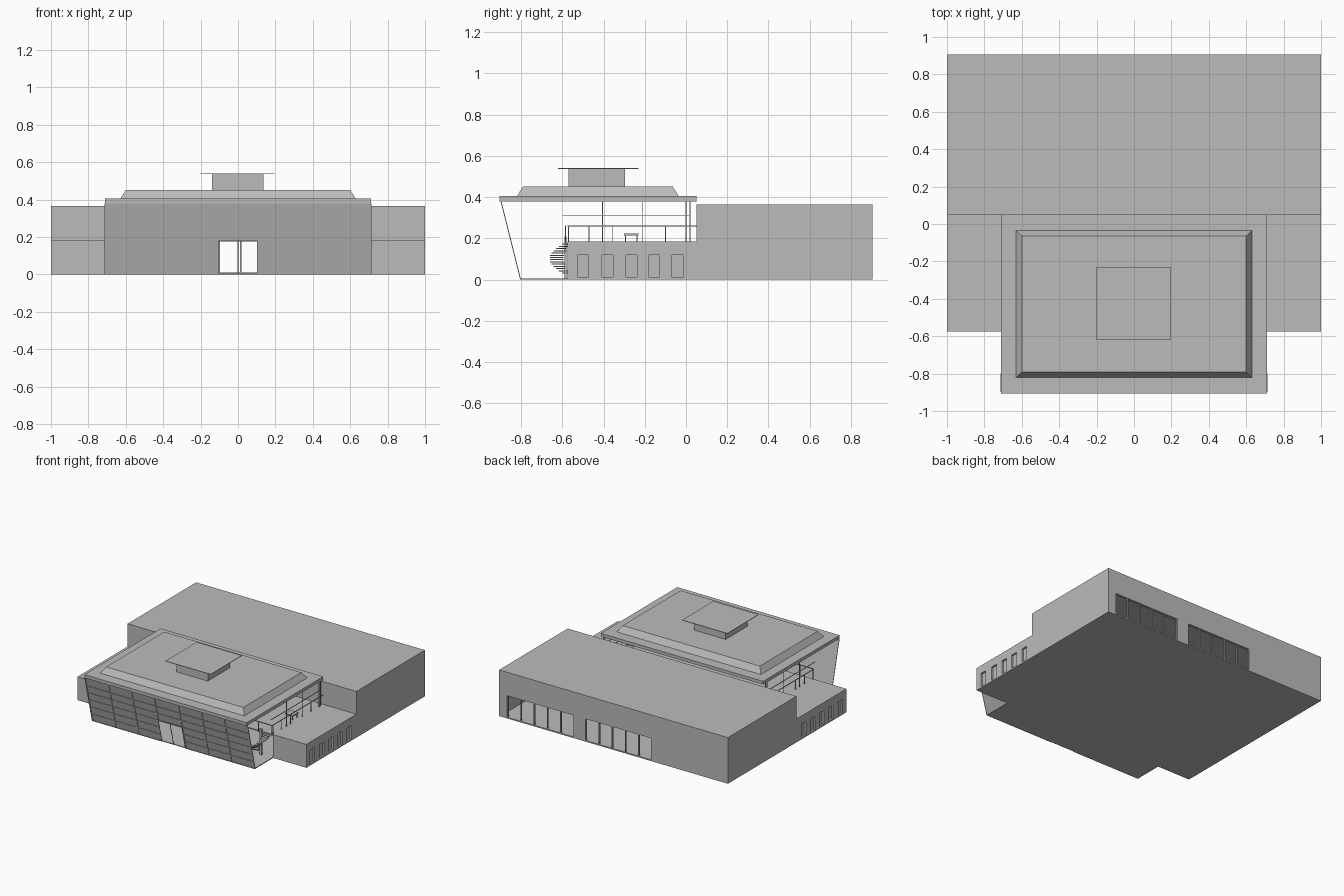
import bpy, bmesh, math
from mathutils import Matrix, Vector

cube = bpy.data.objects.get("Cube")
if cube:
    bpy.data.objects.remove(cube)

# One plain grey for the whole building
grey = bpy.data.materials.new("plain_grey")
grey.use_nodes = True
COLOUR = (0.5, 0.5, 0.5, 1)
grey.diffuse_color = COLOUR
grey.node_tree.nodes["Principled BSDF"].inputs["Base Color"].default_value = COLOUR


def finish(name, bm):
    mesh = bpy.data.meshes.new(name)
    bm.to_mesh(mesh)
    bm.free()
    mesh.materials.append(grey)
    obj = bpy.data.objects.new(name, mesh)
    bpy.context.collection.objects.link(obj)
    return obj


def box(bm, x0, x1, y0, y1, z0, z1):
    x0, x1 = sorted((x0, x1))
    size = Matrix.Diagonal((x1 - x0, y1 - y0, z1 - z0, 1))
    mid = Vector(((x0 + x1) / 2, (y0 + y1) / 2, (z0 + z1) / 2))
    return bmesh.ops.create_cube(bm, size=1, matrix=Matrix.Translation(mid) @ size)["verts"]


def boxes(name, parts):
    bm = bmesh.new()
    for part in parts:
        box(bm, *part)
    return finish(name, bm)


def lean(bm):
    # Tilt the front wall outward with height
    for v in bm.verts:
        v.co.y -= 0.25 * v.co.z


FRONT, WING, BACK, SPLIT = -0.8, -0.575, 0.905, 0.05
HALL, DECK, TOP, EAVE = 0.71, 0.185, 0.365, 0.38
T = 0.015

# Floors
boxes("ground_floor", [(-1, 1, WING, BACK, 0, 0.006), (-HALL, HALL, FRONT, WING, 0, 0.006)])
boxes("upper_deck", [(-1, 1, WING, BACK - T, DECK - 0.008, DECK)])

# Rear block: roof, upper front wall and back wall with two window bands
boxes("rear_roof", [(-1, 1, SPLIT, BACK, TOP - T, TOP)])
boxes("rear_block_front_wall", [(-1, 1, SPLIT, SPLIT + T, DECK, TOP - T)])
bands = [(-0.33, 0.245), (0.35, 0.93)]
y0 = BACK - T
parts = [(-1, 1, y0, BACK, 0.18, TOP - T), (-1, 1, y0, BACK, 0, 0.01)]
edges = [-1] + [x for band in bands for x in band] + [1]
for a, b in zip(edges[::2], edges[1::2]):
    parts.append((a, b, y0, BACK, 0.01, 0.18))
boxes("back_wall", parts)
bars = []
for a, b in bands:
    for i in range(6):
        x = a + (b - a) * i / 5
        bars.append((x - 0.004, x + 0.004, y0, BACK - 0.004, 0.01, 0.18))
boxes("back_window_bars", bars)

# Side walls with five small recessed openings in each wing
for side, s in (("left", 1), ("right", -1)):
    outer, inner = s, s * (1 - T)
    boxes(side + "_rear_side_wall", [(inner, outer, SPLIT, BACK, 0, TOP - T)])
    parts = [(inner, outer, WING, SPLIT, 0, 0.012), (inner, outer, WING, SPLIT, 0.12, DECK)]
    start = WING
    for y in (-0.5, -0.38, -0.265, -0.155, -0.04):
        parts.append((inner, outer, start, y - 0.027, 0.012, 0.12))
        start = y + 0.027
    parts.append((inner, outer, start, SPLIT, 0.012, 0.12))
    boxes(side + "_wing_side_wall", parts)
    boxes(side + "_window_backing", [(s * 0.975, s * 0.98, WING, SPLIT, 0.006, 0.177)])
    boxes(side + "_wing_front_wall", [(s * HALL, s, WING, WING + T, 0, DECK)])
    boxes(side + "_wing_inner_wall", [(s * HALL, s * (HALL + T), WING, SPLIT, 0, DECK)])

    # Glazing frame and deck railing on the open side of the hall
    x0, x1 = s * (HALL - 0.004), s * HALL
    frame = [(x0, x1, y - 0.002, y + 0.002, DECK, EAVE) for y in (-0.405, -0.21, 0.0, 0.02)]
    frame.append((x0, x1, -0.6, 0.02, 0.308, 0.312))
    boxes(side + "_glazing_frame", frame)
    rail = [(x0, x1, WING, SPLIT, 0.257, 0.262)]
    rail += [(x0, x1, y - 0.002, y + 0.002, DECK, 0.26) for y in (-0.57, -0.47, -0.355, -0.1)]
    boxes(side + "_railing", rail)

# Railing along the front edge of the deck
rail = [(-HALL, HALL, WING - 0.012, WING - 0.007, 0.257, 0.262)]
for i in range(13):
    x = (i / 6 - 1) * (HALL - 0.003)
    rail.append((x - 0.002, x + 0.002, WING - 0.012, WING - 0.007, DECK - 0.008, 0.26))
boxes("front_railing", rail)

# Leaning front wall: flat panels with a doorway gap
columns = [-HALL, -0.505, -0.305, -0.105, 0.105, 0.305, 0.505, HALL]
rows = [0, 0.06, 0.122, DECK, 0.245, 0.305, EAVE]
bm = bmesh.new()
for a, b in zip(columns, columns[1:]):
    for low, high in zip(rows, rows[1:]):
        if a == -0.105 and low < 0.18:
            continue
        bm.faces.new([bm.verts.new((x, FRONT, z))
                      for x, z in ((a, low), (b, low), (b, high), (a, high))])
lean(bm)
finish("front_wall_panels", bm)

# Bars over the panel joints
bm = bmesh.new()
for x in columns:
    box(bm, x - 0.004, x + 0.004, FRONT - 0.004, FRONT, 0, EAVE)
for z in rows:
    low, high = max(0, z - 0.004), min(EAVE, z + 0.004)
    if z < 0.18:
        for s in (-1, 1):
            box(bm, s * 0.105, s * HALL, FRONT - 0.004, FRONT, low, high)
    else:
        box(bm, -HALL, HALL, FRONT - 0.004, FRONT, low, high)
box(bm, -0.002, 0.002, FRONT - 0.004, FRONT, 0, DECK)
lean(bm)
finish("front_wall_bars", bm)

# Overhanging roof with a bevelled raised centre and a vent
boxes("roof_slab", [(-HALL, HALL, -0.905, SPLIT, EAVE, 0.405)])
bm = bmesh.new()
for v in box(bm, -0.63, 0.63, -0.82, -0.035, 0.405, 0.452):
    if v.co.z > 0.43:
        v.co.x -= math.copysign(0.03, v.co.x)
        v.co.y -= math.copysign(0.03, v.co.y + 0.43)
finish("raised_roof", bm)
boxes("roof_vent", [(-0.14, 0.135, -0.57, -0.295, 0.452, 0.537)])
boxes("vent_cap", [(-0.2, 0.195, -0.62, -0.23, 0.537, 0.541)])

# Half-turn stair from the hall to the deck
bm = bmesh.new()
STEPS = 14
for i in range(STEPS):
    verts = box(bm, 0.015, 0.08, -0.01, 0.01, 0, 0.005)
    turn = Matrix.Rotation(math.pi * (1 + (i + 0.5) / STEPS), 4, "Z")
    place = Matrix.Translation((0.61, WING - 0.005, 0.03 + 0.15 * i / STEPS))
    bmesh.ops.transform(bm, matrix=place @ turn, verts=verts)
box(bm, 0.6, 0.62, WING - 0.015, WING - 0.005, 0, 0.21)
finish("curved_stair", bm)

# Low table on the deck
table = [(0.62, 0.69, -0.3, -0.23, 0.215, 0.225)]
for x in (0.625, 0.68):
    for y in (-0.295, -0.24):
        table.append((x, x + 0.005, y, y + 0.005, DECK, 0.215))
boxes("deck_table", table)
